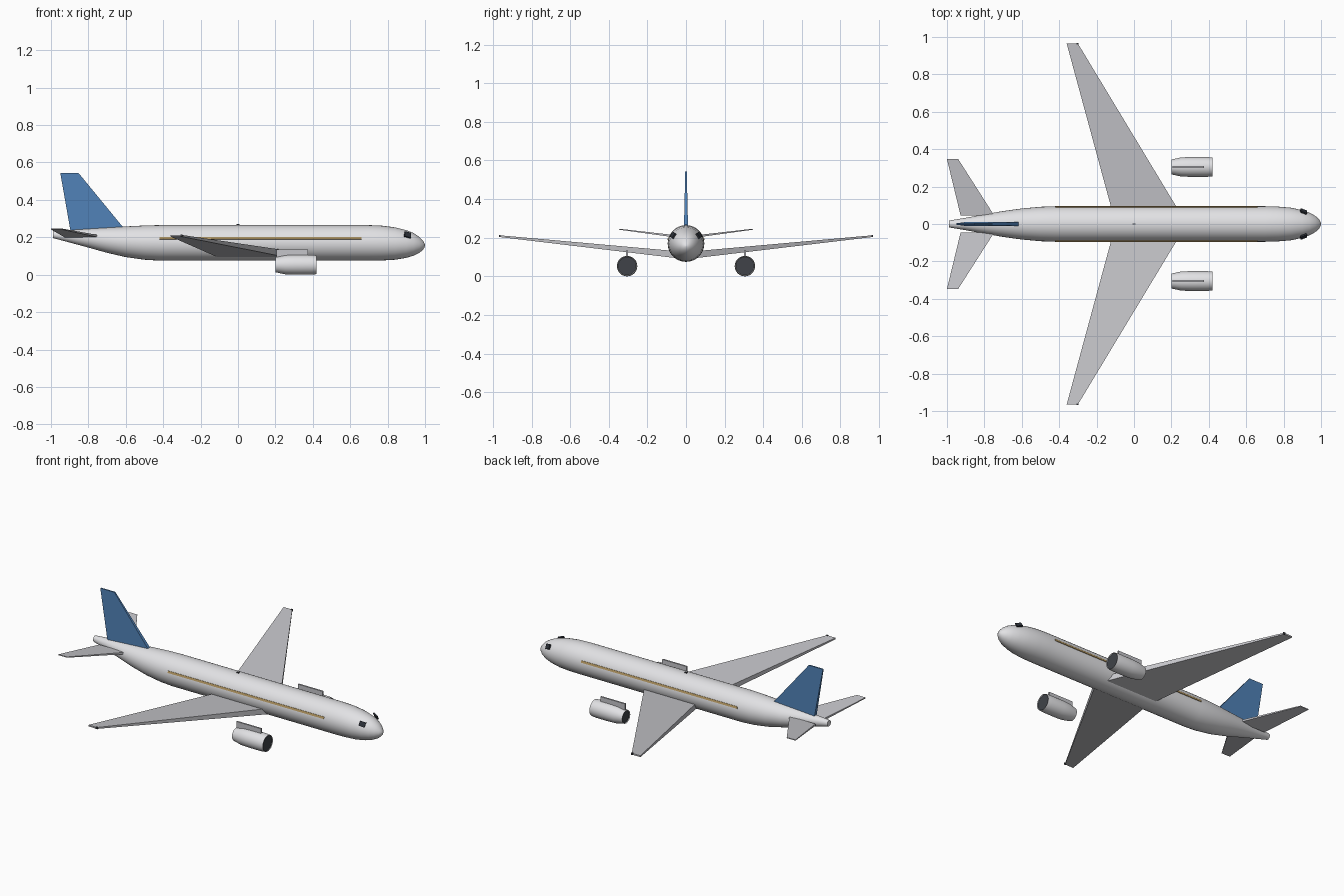
import bpy, bmesh, math
from mathutils import Vector, Euler

cube = bpy.data.objects.get("Cube")
if cube:
    bpy.data.objects.remove(cube, do_unlink=True)


def material(name, r, g, b):
    m = bpy.data.materials.new(name)
    m.use_nodes = True
    m.diffuse_color = (r, g, b, 1)
    m.node_tree.nodes["Principled BSDF"].inputs["Base Color"].default_value = (r, g, b, 1)
    return m


white = material("body white", 0.76, 0.76, 0.78)
grey = material("wing grey", 0.56, 0.56, 0.59)
blue = material("fin blue", 0.08, 0.22, 0.47)
gold = material("stripe gold", 0.48, 0.33, 0.13)
dark = material("engine dark", 0.05, 0.055, 0.065)
glass = material("window dark", 0.025, 0.03, 0.04)


def finish(bm, name, mats, smooth=False):
    bmesh.ops.recalc_face_normals(bm, faces=bm.faces)
    me = bpy.data.meshes.new(name)
    bm.to_mesh(me)
    bm.free()
    ob = bpy.data.objects.new(name, me)
    bpy.context.collection.objects.link(ob)
    for m in mats:
        me.materials.append(m)
    if smooth:
        bpy.ops.object.select_all(action='DESELECT')
        ob.select_set(True)
        bpy.context.view_layer.objects.active = ob
        bpy.ops.object.shade_smooth_by_angle(angle=math.radians(40))
    return ob


def loft(bm, loops):
    """Skin a list of equal point loops and cap both ends."""
    rings = [[bm.verts.new(p) for p in loop] for loop in loops]
    n = len(rings[0])
    for a, b in zip(rings, rings[1:]):
        for i in range(n):
            j = (i + 1) % n
            bm.faces.new((a[i], a[j], b[j], b[i]))
    return bm.faces.new(rings[0]), bm.faces.new(rings[-1])


def ellipse(x, y, z, ry, rz, n=32):
    turns = [math.tau * i / n for i in range(n)]
    return [(x, y + ry * math.cos(t), z + rz * math.sin(t)) for t in turns]


def box(name, mat, centre, size, turn=(0, 0, 0)):
    bm = bmesh.new()
    bmesh.ops.create_cube(bm, size=1)
    rot = Euler(turn)
    for v in bm.verts:
        v.co = rot.to_matrix() @ Vector([c * s for c, s in zip(v.co, size)]) + Vector(centre)
    return finish(bm, name, [mat])


def panel(name, mat, side, root, tip):
    """Tapered slab; each end is (y, z, trailing x, leading x, thickness)."""
    loops = []
    for y, z, back, front, thick in (root, tip):
        h = thick / 2
        loops.append([(back, side * y, z - h), (front, side * y, z - h),
                      (front, side * y, z + h), (back, side * y, z + h)])
    bm = bmesh.new()
    loft(bm, loops)
    return finish(bm, name, [mat])


# Fuselage: stations of x, half width, underside z, top z
stations = [
    (-0.99, 0.018, 0.196, 0.234), (-0.9, 0.033, 0.172, 0.24), (-0.8, 0.052, 0.145, 0.246),
    (-0.7, 0.069, 0.117, 0.252), (-0.6, 0.083, 0.094, 0.258), (-0.5, 0.092, 0.08, 0.263),
    (-0.42, 0.095, 0.075, 0.265), (0.7, 0.095, 0.075, 0.265), (0.77, 0.093, 0.076, 0.262),
    (0.84, 0.087, 0.08, 0.253), (0.9, 0.074, 0.09, 0.238), (0.94, 0.06, 0.102, 0.222),
    (0.97, 0.043, 0.117, 0.202), (0.99, 0.024, 0.134, 0.18), (0.997, 0.012, 0.146, 0.168),
    (1.0, 0.002, 0.155, 0.159)]
bm = bmesh.new()
loft(bm, [ellipse(x, 0, (lo + hi) / 2, w, (hi - lo) / 2) for x, w, lo, hi in stations])
finish(bm, "fuselage", [white], True)

# Tail fin: tapered upright slab
bm = bmesh.new()
loft(bm, [[(back, -h, z), (front, -h, z), (front, h, z), (back, h, z)]
          for z, back, front, h in ((0.23, -0.895, -0.595, 0.011), (0.543, -0.95, -0.852, 0.004))])
finish(bm, "tail_fin", [blue])

# Small aerial on the roof
box("roof_aerial", dark, (0, 0, 0.266), (0.014, 0.006, 0.01))

# Paired parts
for side, label in ((1, "far"), (-1, "near")):
    panel(label + "_wing", grey, side, (0.055, 0.113, -0.113, 0.249, 0.036),
          (0.965, 0.208, -0.36, -0.3, 0.009))
    panel(label + "_tailplane", grey, side, (0.045, 0.206, -0.927, -0.747, 0.012),
          (0.347, 0.244, -1.0, -0.94, 0.005))
    box(label + "_wingtip_light", dark, (-0.302, side * 0.964, 0.209), (0.012, 0.008, 0.012))

    # Engine: pod with dark intake and exhaust discs
    ey, ez = side * 0.305, 0.053
    bm = bmesh.new()
    pod = ((0.204, 0.036), (0.2, 0.04), (0.253, 0.051), (0.3, 0.053),
           (0.39, 0.053), (0.42, 0.05), (0.416, 0.047))
    for cap in loft(bm, [ellipse(x, ey, ez, r, r) for x, r in pod]):
        cap.material_index = 1
    finish(bm, label + "_engine", [white, dark], True)
    box(label + "_engine_pylon", grey, (0.29, ey, 0.115), (0.17, 0.01, 0.04))

    # Side stripe and cockpit window plates
    box(label + "_stripe", gold, (0.12, side * 0.0915, 0.195), (1.08, 0.006, 0.013),
        (side * 0.27, 0, 0))
    box(label + "_cockpit_window", glass, (0.907, side * 0.067, 0.213), (0.036, 0.009, 0.03),
        (side * 0.5, 0.25, -side * 0.35))
